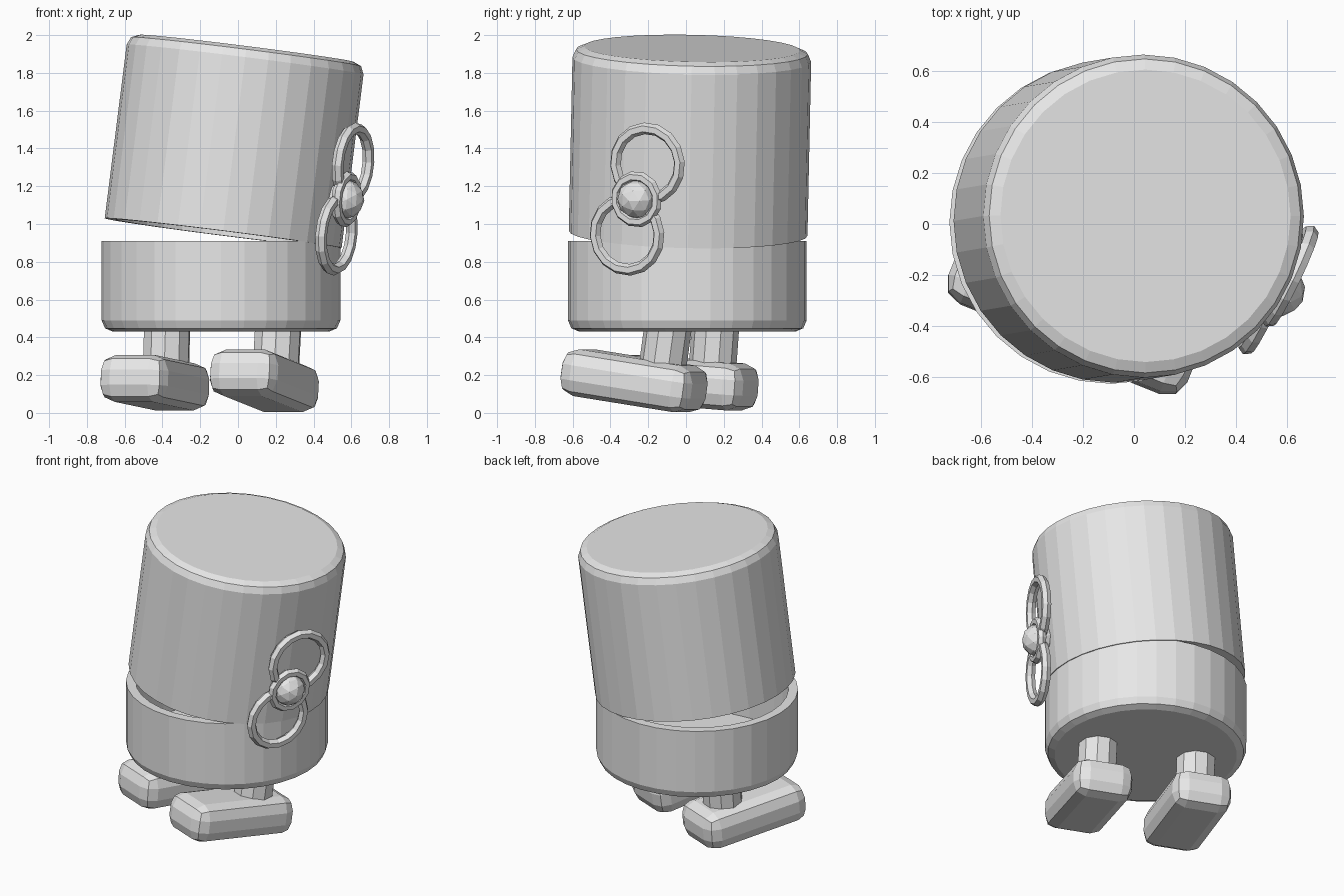
import bpy
import bmesh
from math import radians, pi
from mathutils import Matrix, Vector

cube = bpy.data.objects.get("Cube")
if cube:
    bpy.data.objects.remove(cube, do_unlink=True)

grey = bpy.data.materials.new("plain_grey")
grey.use_nodes = True
grey.diffuse_color = (0.8, 0.8, 0.8, 1)
grey.node_tree.nodes["Principled BSDF"].inputs["Base Color"].default_value = (0.8, 0.8, 0.8, 1)


def finish(name, bm, matrix):
    bmesh.ops.recalc_face_normals(bm, faces=bm.faces)
    mesh = bpy.data.meshes.new(name)
    bm.to_mesh(mesh)
    bm.free()
    mesh.materials.append(grey)
    obj = bpy.data.objects.new(name, mesh)
    bpy.context.collection.objects.link(obj)
    obj.matrix_world = matrix
    return obj


def lathe(name, profile, steps, matrix, closed=False, axis_offset=0):
    """Spin a (radius, height) profile around the local z axis."""
    bm = bmesh.new()
    verts = [bm.verts.new((r + axis_offset, 0, z)) for r, z in profile]
    pairs = list(zip(verts, verts[1:]))
    if closed:
        pairs.append((verts[-1], verts[0]))
    edges = [bm.edges.new(p) for p in pairs]
    bmesh.ops.spin(bm, geom=verts + edges, cent=(0, 0, 0), axis=(0, 0, 1),
                   angle=2 * pi, steps=steps, use_merge=False)
    bmesh.ops.remove_doubles(bm, verts=bm.verts, dist=0.0005)
    return finish(name, bm, matrix)


def shell(name, height, matrix):
    """Open cup with a rounded base edge."""
    outer, inner, soft = 0.632, 0.572, 0.06
    lathe(name, [(0, 0), (inner, 0), (0.614, 0.018), (outer, soft), (outer, height),
                 (inner, height), (inner, soft), (0, soft)], 32, matrix)


def ring(name, radius, tube, steps, matrix):
    section = [Matrix.Rotation(i * pi / 3, 2) @ Vector((tube, 0)) for i in range(6)]
    lathe(name, section, steps, matrix, closed=True, axis_offset=radius)


def foot_and_leg(side, center, pitch):
    base = (Matrix.Translation(center) @ Matrix.Rotation(radians(-22), 4, 'Z')
            @ Matrix.Rotation(radians(-pitch), 4, 'X'))
    bm = bmesh.new()
    bmesh.ops.create_cube(bm, size=1, matrix=Matrix.Diagonal((0.385, 0.75, 0.25, 1)))
    bmesh.ops.bevel(bm, geom=bm.edges[:], offset=0.085, segments=2, profile=0.5,
                    affect='EDGES')
    finish(side + "_foot", bm, base)
    lathe(side + "_leg", [(0, 0), (0.126, 0), (0.126, 0.31), (0, 0.31)], 10,
          base @ Matrix.Translation((0, 0.15, 0)))


# Body: upright lower cup and a leaning, inverted upper cup
shell("lower_body", 0.48, Matrix.Translation((-0.09, 0.007, 0.43)))
lean = Vector((0, 0, 1)).rotation_difference(Vector((0.125, 0.021, 0.99)))
shell("upper_body", 0.987, Matrix.Translation((0.045, 0.032, 1.93))
      @ lean.to_matrix().to_4x4() @ Matrix.Rotation(pi, 4, 'X'))

# Feet with their legs
foot_and_leg("left", (0.14, -0.275, 0.17), 8.5)
foot_and_leg("right", (-0.44, -0.005, 0.16), 4.5)

# Wind-up key: local x runs through both loops, local z points outward
along = Vector((0.22, 0.27, 0.936)).normalized()
out = Vector((0.9, -0.43, -0.09))
out = (out - along * out.dot(along)).normalized()
key = Matrix((along, out.cross(along), out)).transposed().to_4x4()
key.translation = (0.565, -0.258, 1.132)
for name, shift in (("upper_key_loop", 0.2), ("lower_key_loop", -0.2)):
    ring(name, 0.188, 0.031, 16, key @ Matrix.Translation((shift, 0, 0)))
ring("key_collar", 0.122, 0.028, 12, key @ Matrix.Translation((0, 0, 0.01)))
bm = bmesh.new()
bmesh.ops.create_icosphere(bm, subdivisions=2, radius=0.105)
finish("key_knob", bm, key)
